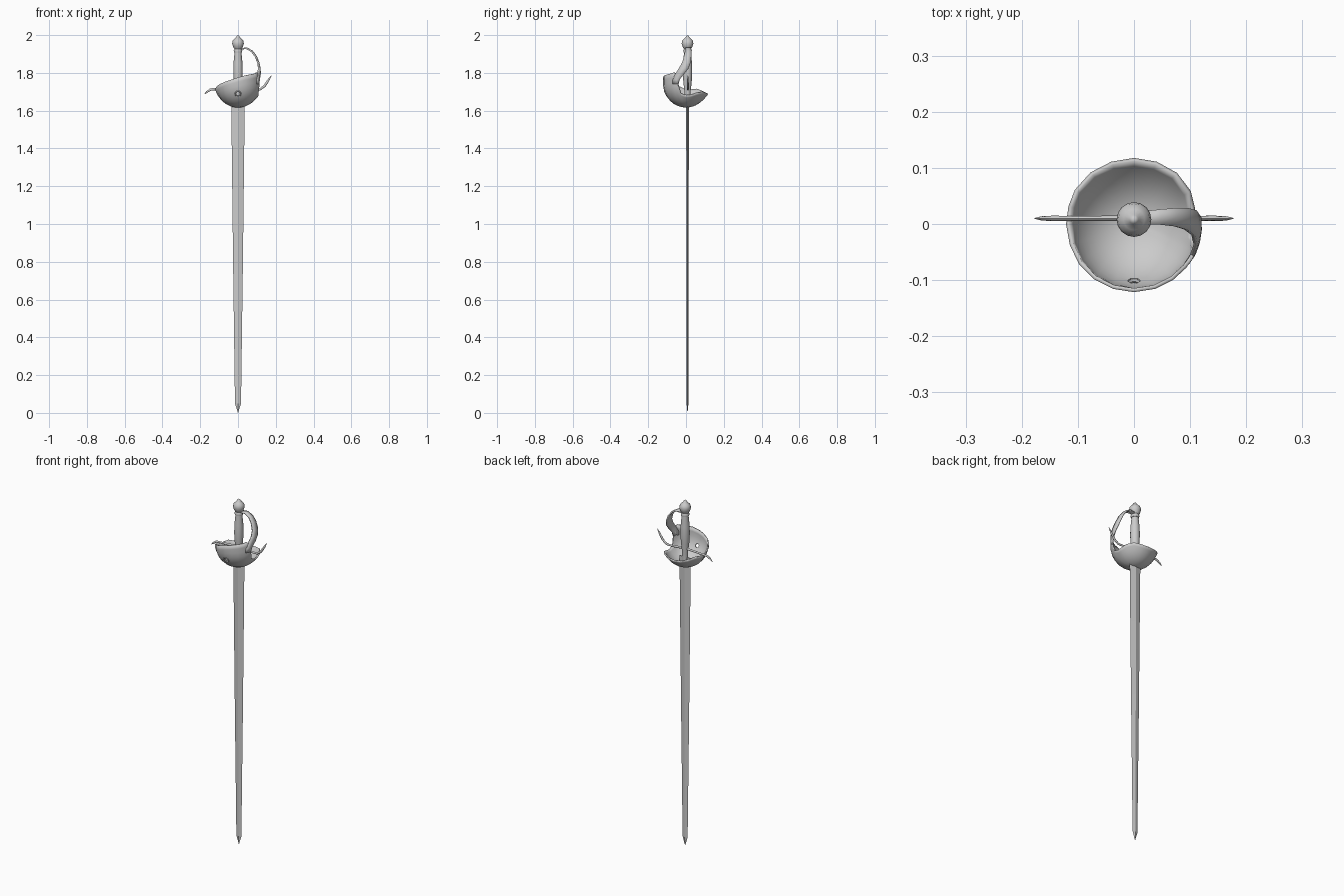
import bpy, bmesh
from math import sin, cos, acos, pi, radians

if "Cube" in bpy.data.objects:
    bpy.data.objects.remove(bpy.data.objects["Cube"])

AY = 0.008   # y of the sword axis


def make(name, verts, faces, angle=35, thick=0):
    me = bpy.data.meshes.new(name)
    me.from_pydata(verts, [], faces)
    bm = bmesh.new()
    bm.from_mesh(me)
    bmesh.ops.remove_doubles(bm, verts=bm.verts, dist=1e-5)
    bmesh.ops.recalc_face_normals(bm, faces=bm.faces)
    bm.to_mesh(me)
    bm.free()
    ob = bpy.data.objects.new(name, me)
    bpy.context.collection.objects.link(ob)
    if thick:
        s = ob.modifiers.new("thickness", 'SOLIDIFY')
        s.thickness = thick
        s.offset = 0
    smooth(ob, angle)
    return ob


def smooth(ob, angle):
    bpy.ops.object.select_all(action='DESELECT')
    ob.select_set(True)
    bpy.context.view_layer.objects.active = ob
    bpy.ops.object.shade_smooth_by_angle(angle=radians(angle))


def loft(rings, closed=True):
    n = len(rings[0])
    verts = [v for r in rings for v in r]
    faces = []
    for i in range(len(rings) - 1):
        for j in range(n if closed else n - 1):
            k = (j + 1) % n
            faces.append((i*n + j, i*n + k, (i+1)*n + k, (i+1)*n + j))
    return verts, faces


def lathe(name, profile, sides=16):
    rings = [[(r*cos(2*pi*j/sides), AY + r*sin(2*pi*j/sides), z) for j in range(sides)]
             for r, z in profile]
    v, f = loft(rings)
    return make(name, v, f, 40)


# blade: diamond section, tapering to a short point
rings = []
for z, w, t in [(0, .0003, .0003), (.05, .016, .005), (.8, .026, .006), (1.67, .036, .007)]:
    rings.append([(-w, AY, z), (0, AY - t, z), (w, AY, z), (0, AY + t, z)])
v, f = loft(rings)
f += [(0, 1, 2, 3), (12, 13, 14, 15)]
make("blade", v, f, 5)

# grip and pommel
lathe("grip", [(0, 1.64), (.016, 1.64), (.016, 1.70), (.022, 1.75), (.025, 1.80),
               (.024, 1.85), (.019, 1.90), (.018, 1.93), (0, 1.93)])
lathe("pommel", [(0, 1.905), (.021, 1.908), (.023, 1.918), (.019, 1.927), (.026, 1.938),
                 (.031, 1.955), (.028, 1.970), (.019, 1.980), (.011, 1.987),
                 (.008, 1.994), (0, 2.0)])

# cup guard: bowl with a rim height that varies by azimuth (degrees, height, outward lip)
rim = [(-40, 1.797, 0), (-32, 1.803, 0), (-24, 1.785, 0), (-20, 1.735, 0), (-14, 1.692, .002),
       (0, 1.682, .005), (14, 1.685, .006), (30, 1.695, .006), (50, 1.70, .006),
       (70, 1.693, .008), (90, 1.69, .009), (110, 1.693, .008), (130, 1.703, .006),
       (150, 1.715, .004), (165, 1.712, .004), (180, 1.712, .004), (198, 1.728, 0),
       (216, 1.74, 0), (234, 1.752, 0), (252, 1.764, 0), (270, 1.776, 0),
       (288, 1.786, 0), (305, 1.792, 0)]
CR, CZ, CH = .118, 1.745, .125
rings = []
for i in range(11):
    ring = []
    for a, h, lip in rim:
        t = i / 10 * acos((CZ - h) / CH)
        r = CR * max(sin(t), 0) if t < pi/2 else CR
        r += lip * (i / 10) ** 4
        ring.append((r*cos(radians(a)), r*sin(radians(a)), CZ - CH*cos(t)))
    rings.append(ring)
v, f = loft(rings)
cup = make("cup_guard", v, f, 40, .007)

# pierced hole with a raised ring on the front of the cup
bpy.ops.mesh.primitive_cylinder_add(vertices=10, radius=.011, depth=.06,
                                    location=(0, -.105, 1.69), rotation=(pi/2 + .45, 0, 0))
cutter = bpy.context.object
cutter.name = "hole_cutter"
cutter.hide_render = True
cutter.hide_set(True)
b = cup.modifiers.new("hole", 'BOOLEAN')
b.operation = 'DIFFERENCE'
b.object = cutter
bpy.ops.mesh.primitive_torus_add(major_segments=10, minor_segments=6, major_radius=.014,
                                 minor_radius=.004, location=(0, -.107, 1.69),
                                 rotation=(pi/2 + .45, 0, 0))
bpy.context.object.name = "hole_ring"
smooth(bpy.context.object, 40)

# knuckle guard: ribbon from pommel sweeping down into the cup rim (x0, y0, x1, y1, z)
rows = [(.012, 0, .012, .022, 1.928), (.045, -.001, .045, .026, 1.930),
        (.072, -.004, .072, .028, 1.915), (.092, -.010, .093, .028, 1.888),
        (.106, -.020, .108, .024, 1.853), (.110, -.038, .116, .012, 1.822),
        (.104, -.055, .117, -.010, 1.795), (.096, -.068, .112, -.034, 1.765),
        (.094, -.070, .110, -.040, 1.742)]
rings = [[(x0, y0, z), ((x0 + x1)/2 + .003, (y0 + y1)/2, z), (x1, y1, z)]
         for x0, y0, x1, y1, z in rows]
v, f = loft(rings, closed=False)
make("knuckle_guard", v, f, 45, .008)

# cross bar: S-curved quillons with pointed ends (x, z, radius)
path = [(-.177, 1.688, .001), (-.165, 1.699, .005), (-.145, 1.712, .0065), (-.12, 1.714, .006),
        (-.08, 1.716, .006), (0, 1.72, .007), (.08, 1.712, .006), (.115, 1.712, .006),
        (.14, 1.730, .0065), (.155, 1.752, .006), (.165, 1.768, .005), (.177, 1.787, .001)]
rings = []
for i, (x, z, r) in enumerate(path):
    p, q = path[max(i-1, 0)], path[min(i+1, len(path)-1)]
    dx, dz = q[0] - p[0], q[1] - p[1]
    n = (dx*dx + dz*dz) ** .5
    rings.append([(x - dz/n*r*cos(a), .01 + .75*r*sin(a), z + dx/n*r*cos(a))
                  for a in [k*pi/4 for k in range(8)]])
v, f = loft(rings)
m = len(v)
f += [tuple(range(8)), tuple(range(m - 8, m))]
make("cross_bar", v, f, 50)
